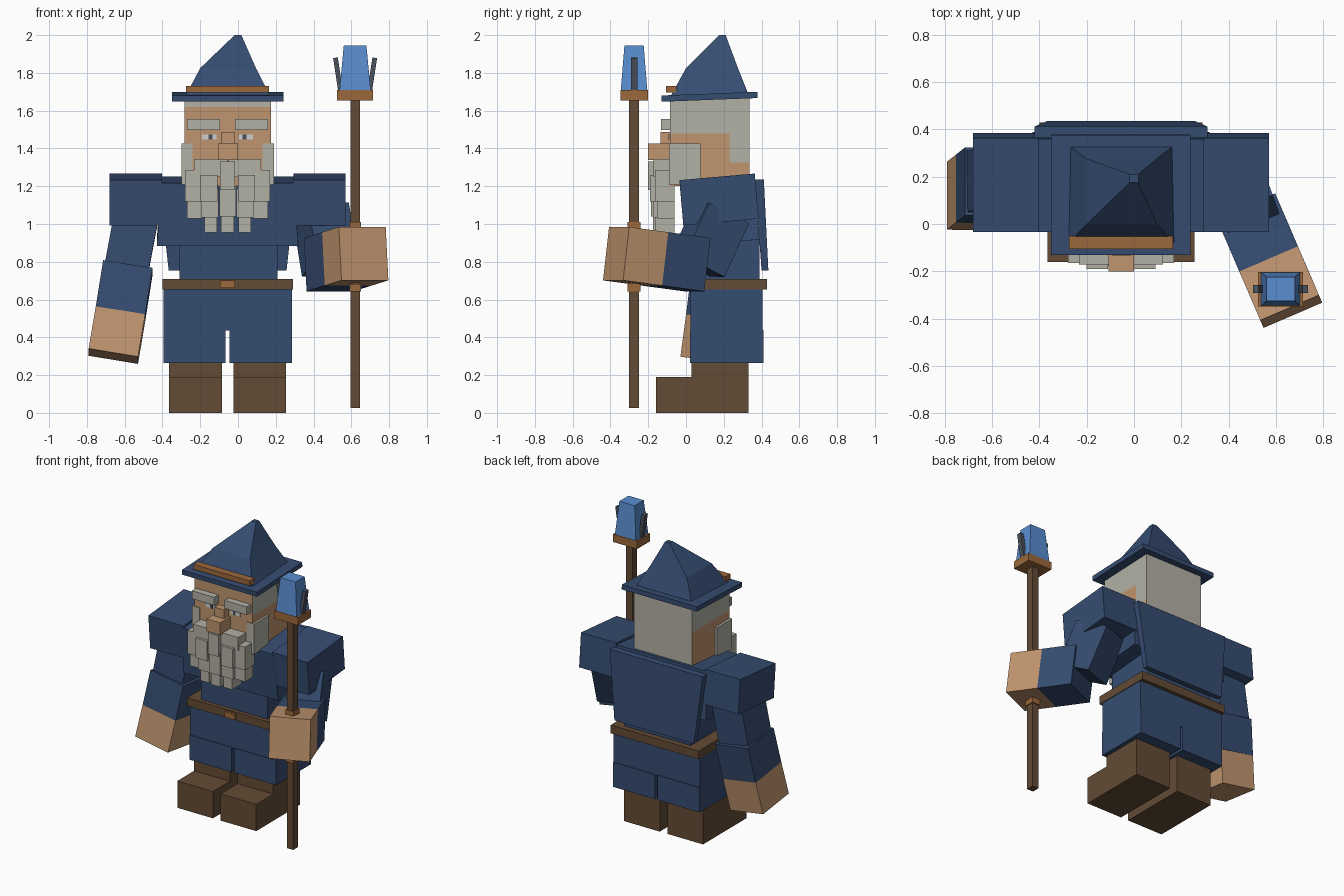
import bpy, bmesh, math
from mathutils import Vector, Matrix

if "Cube" in bpy.data.objects:
    bpy.data.objects.remove(bpy.data.objects["Cube"])

CX = -0.055  # mirror plane of the body


def material(name, rgb):
    m = bpy.data.materials.new(name)
    m.diffuse_color = (*rgb, 1)
    m.use_nodes = True
    m.node_tree.nodes["Principled BSDF"].inputs["Base Color"].default_value = m.diffuse_color
    return m


NAVY = material("navy_cloth", (0.036, 0.073, 0.165))
BROWN = material("dark_brown", (0.125, 0.070, 0.035))
SKIN = material("skin", (0.53, 0.30, 0.16))
HAIR = material("grey_hair", (0.45, 0.44, 0.38))
BLUE = material("crystal_blue", (0.10, 0.27, 0.63))
BRONZE = material("bronze", (0.33, 0.14, 0.045))
STEEL = material("steel_grey", (0.07, 0.085, 0.11))
WHITE = material("eye_white", (0.62, 0.64, 0.64))


def finish(name, bm, *mats):
    bmesh.ops.recalc_face_normals(bm, faces=bm.faces)
    me = bpy.data.meshes.new(name)
    bm.to_mesh(me)
    bm.free()
    for m in mats:
        me.materials.append(m)
    ob = bpy.data.objects.new(name, me)
    bpy.context.collection.objects.link(ob)
    return ob


def rect_loft(sections, tilt=0):
    """Stack of rectangles (x0, x1, y0, y1, z), tilted about x in degrees."""
    bm = bmesh.new()
    rings = []
    for x0, x1, y0, y1, z in sections:
        rings.append([bm.verts.new(p) for p in
                      ((x0, y0, z), (x1, y0, z), (x1, y1, z), (x0, y1, z))])
    for a, b in zip(rings, rings[1:]):
        for i in range(4):
            j = (i + 1) % 4
            bm.faces.new((a[i], a[j], b[j], b[i]))
    bm.faces.new(rings[0][::-1])
    bm.faces.new(rings[-1])
    if tilt:
        c = sum((v.co for v in bm.verts), Vector()) / len(bm.verts)
        bmesh.ops.rotate(bm, verts=bm.verts, cent=c,
                         matrix=Matrix.Rotation(math.radians(tilt), 3, 'X'))
    return bm


def loft(name, mat, sections, tilt=0):
    return finish(name, rect_loft(sections, tilt), mat)


def box(name, mat, x0, x1, y0, y1, z0, z1, tilt=0):
    return loft(name, mat, [(x0, x1, y0, y1, z0), (x0, x1, y0, y1, z1)], tilt)


def pair(name, mat, x0, x1, *rest):
    """A box and its mirror image across the body's middle."""
    box(name + "_left", mat, 2 * CX - x1, 2 * CX - x0, *rest)
    box(name + "_right", mat, x0, x1, *rest)


def limb(name, mat, a, b, w, d, side=(1, 0, 0)):
    """Box running from a to b, width w along the side hint, depth d."""
    a, b = Vector(a), Vector(b)
    z = (a - b).normalized()
    x = Vector(side)
    x = (x - z * x.dot(z)).normalized()
    rot = Matrix((x, z.cross(x), z)).transposed().to_4x4()
    size = Matrix.Diagonal((w, d, (a - b).length, 1))
    bm = bmesh.new()
    bmesh.ops.create_cube(bm, size=1,
                          matrix=Matrix.Translation((a + b) / 2) @ rot @ size)
    return finish(name, bm, mat)


# Boots and trousers
pair("boot_shaft", BROWN, -0.025, 0.255, 0.03, 0.33, 0.1, 0.27)
pair("boot_foot", BROWN, -0.025, 0.255, -0.16, 0.33, 0, 0.19)
pair("trouser_leg", NAVY, -0.045, 0.285, 0.02, 0.41, 0.265, 0.44)
box("hips", NAVY, -0.395, 0.285, 0.025, 0.405, 0.435, 0.66)

# Belt and torso
box("belt", BROWN, -0.40, 0.29, 0.0, 0.43, 0.652, 0.71)
box("belt_buckle", BRONZE, -0.095, -0.015, -0.015, 0.02, 0.66, 0.70)
box("waist", NAVY, -0.31, 0.21, 0.03, 0.39, 0.70, 0.95)
loft("chest", NAVY, [(-0.43, 0.32, -0.02, 0.375, 0.90),
                     (-0.405, 0.295, -0.02, 0.375, 1.235)], 5)
loft("cape", NAVY, [(-0.367, 0.257, 0.40, 0.436, 0.755),
                    (-0.42, 0.31, 0.365, 0.412, 1.235)])
pair("shoulder", NAVY, 0.293, 0.57, -0.025, 0.375, 1.01, 1.25, 5)

# Hanging arm
limb("hanging_upper_arm", NAVY, (-0.535, 0.19, 1.06), (-0.59, 0.18, 0.765), 0.235, 0.26)
limb("hanging_forearm", NAVY, (-0.583, 0.178, 0.77), (-0.622, 0.147, 0.525), 0.265, 0.29)
limb("hanging_hand", SKIN, (-0.622, 0.147, 0.525), (-0.66, 0.117, 0.30), 0.265, 0.29)

# Raised arm gripping the staff
side = (0.92, 0.40, 0)
elbow, tip = Vector((0.48, 0.06, 0.785)), Vector((0.665, -0.37, 0.843))
wrist = elbow.lerp(tip, 0.52)
limb("raised_upper_arm", NAVY, (0.44, 0.19, 1.06), (0.485, 0.06, 0.775), 0.23, 0.25,
     (0.94, 0.34, 0))
limb("raised_forearm", NAVY, elbow, wrist, 0.27, 0.285, side)
limb("raised_hand", SKIN, wrist, tip, 0.27, 0.285, side)

# Staff with crystal and prongs
SX, SY = 0.62, -0.275


def on_staff(name, mat, *levels):
    loft(name, mat, [(SX - w, SX + w, SY - d, SY + d, z) for w, d, z in levels])


on_staff("staff_pole", BROWN, (0.025, 0.027, 0.025), (0.025, 0.027, 1.67))
for z in (0.642, 0.97):
    on_staff("staff_ring", BRONZE, (0.031, 0.035, z), (0.031, 0.035, z + 0.04))
on_staff("staff_collar", BRONZE, (0.095, 0.073, 1.655), (0.095, 0.073, 1.71))
on_staff("crystal", BLUE, (0.082, 0.07, 1.71), (0.06, 0.051, 1.945))
for s in (-1, 1):
    limb("staff_prong", STEEL, (SX + s * 0.104, SY, 1.88), (SX + s * 0.078, SY, 1.71),
         0.025, 0.034)

# Head with hair painted by cut faces
bm = rect_loft([(-0.283, 0.175, -0.085, 0.335, 1.2),
                (-0.283, 0.175, -0.085, 0.335, 1.665)])
for co, no in (((0, 0, 1.62), (0, 0, 1)), ((0, 0, 1.48), (0, 0, 1)),
               ((0, 0, 1.325), (0, 0, 1)), ((0, 0.23, 0), (0, 1, 0))):
    bmesh.ops.bisect_plane(bm, geom=bm.verts[:] + bm.edges[:] + bm.faces[:],
                           plane_co=co, plane_no=no)
bmesh.ops.recalc_face_normals(bm, faces=bm.faces)
for f in bm.faces:
    c, n = f.calc_center_median(), f.normal
    if n.y < -0.5:
        skin = c.z < 1.62
    elif abs(n.x) > 0.5:
        skin = c.z < 1.48 and not (n.x > 0 and c.y > 0.23 and c.z > 1.325)
    else:
        skin = n.z < -0.5
    f.material_index = int(skin)
finish("head", bm, HAIR, SKIN)

# Face
pair("eyebrow", HAIR, -0.015, 0.16, -0.132, -0.08, 1.498, 1.555)
pair("eye", WHITE, 0.005, 0.08, -0.09, -0.08, 1.447, 1.473)
pair("iris", STEEL, 0.025, 0.045, -0.092, -0.08, 1.447, 1.473)
box("nose_bridge", SKIN, -0.09, -0.015, -0.135, -0.08, 1.41, 1.488)
box("nose", SKIN, -0.107, 0.0, -0.2, -0.08, 1.338, 1.425)

# Sideburns, moustache and staggered beard locks
pair("sideburn", HAIR, 0.13, 0.19, -0.09, 0.078, 1.21, 1.425)
pair("moustache", HAIR, -0.054, 0.122, -0.172, -0.08, 1.25, 1.343)
locks = [  # half-centre, half-width, front y, bottom z, top z
    (0.185, 0.040, -0.165, 1.12, 1.285), (0.175, 0.040, -0.150, 1.03, 1.15),
    (0.100, 0.046, -0.190, 1.12, 1.26), (0.093, 0.045, -0.175, 1.035, 1.185),
    (0.090, 0.033, -0.165, 0.955, 1.06)]
for c, w, y, z0, z1 in locks:
    pair("beard_lock", HAIR, CX + c - w, CX + c + w, y, -0.06, z0, z1)
for w, y, z0, z1 in ((0.04, -0.2, 1.18, 1.33), (0.044, -0.185, 1.04, 1.2),
                     (0.035, -0.175, 0.955, 1.06)):
    box("beard_middle", HAIR, CX - w, CX + w, y, -0.06, z0, z1)

# Hat
box("hat_brim", NAVY, -0.35, 0.24, -0.13, 0.378, 1.657, 1.69, 2.2)
loft("hat_cone", NAVY, [(-0.282, 0.175, -0.085, 0.337, 1.67),
                        (-0.2, 0.095, 0.0, 0.275, 1.825),
                        (-0.018, 0.018, 0.175, 0.21, 2.0)])
box("hat_band", BRONZE, -0.275, 0.165, -0.105, -0.05, 1.695, 1.73)
